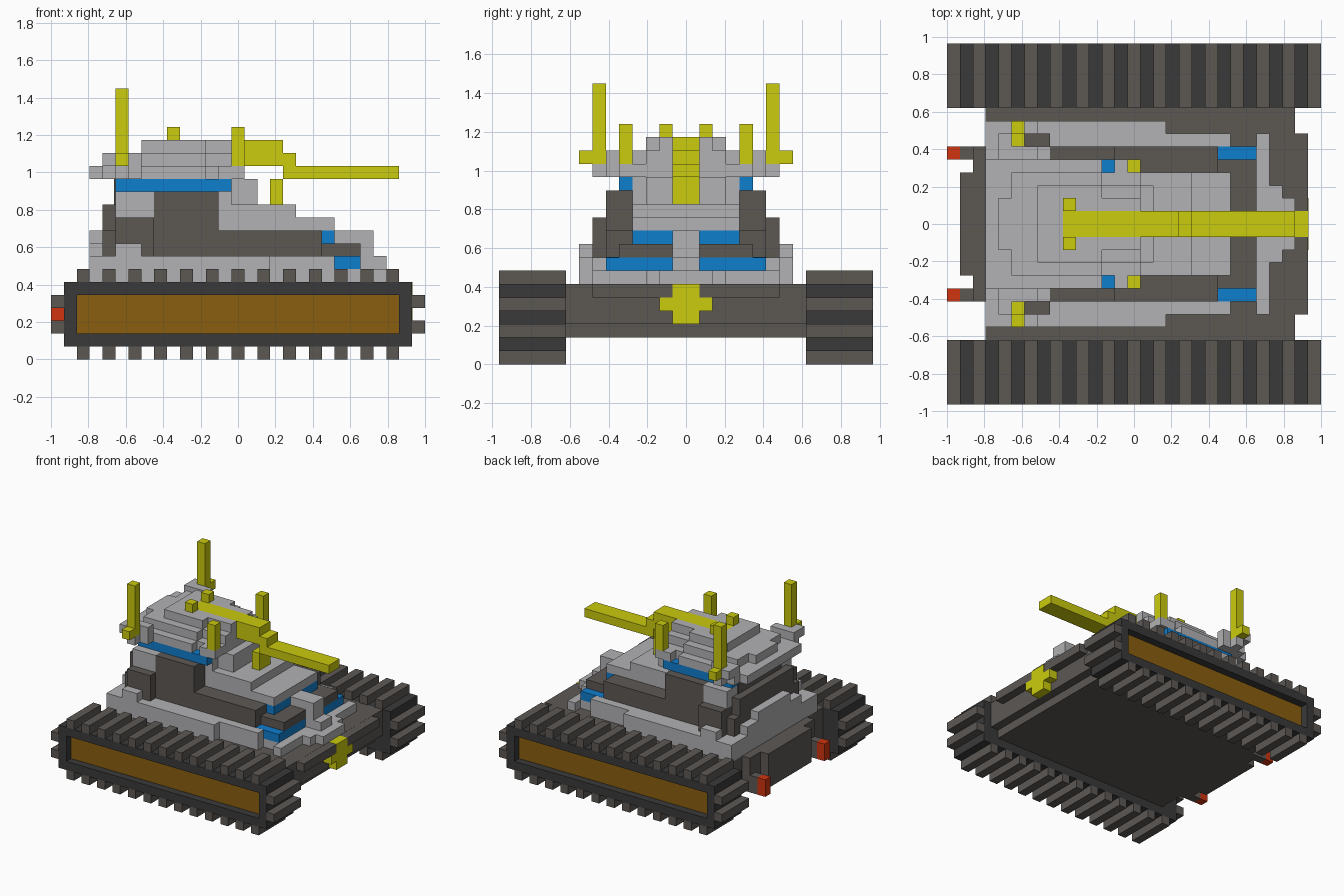
import bpy, bmesh

if "Cube" in bpy.data.objects:
    bpy.data.objects.remove(bpy.data.objects["Cube"])

U = 2 / 29  # one block of the grid


def material(name, rgb):
    lin = [(c / 255 / 12.92) if c < 11 else ((c / 255 + 0.055) / 1.055) ** 2.4 for c in rgb]
    m = bpy.data.materials.new(name)
    m.diffuse_color = (*lin, 1)
    m.use_nodes = True
    m.node_tree.nodes["Principled BSDF"].inputs["Base Color"].default_value = m.diffuse_color
    return m


LIGHT = material("light grey", (178, 177, 179))
DARK = material("warm dark grey", (92, 88, 84))
BLACK = material("charcoal", (58, 58, 58))
BROWN = material("ochre brown", (138, 95, 14))
YELLOW = material("yellow", (203, 203, 14))
BLUE = material("window blue", (15, 126, 206))
RED = material("lamp red", (208, 52, 16))


def part(name, mat, boxes, mirror=False):
    """Boxes are x0, x1, y0, y1, z0, z1 in blocks; x counts from the rear, y from the middle."""
    bm = bmesh.new()
    for b in boxes:
        for s in ((1, -1) if mirror else (1,)):
            x0, x1, y0, y1, z0, z1 = b
            if s < 0:
                y0, y1 = -y1, -y0
            vs = bmesh.ops.create_cube(bm, size=1)["verts"]
            for v in vs:
                v.co.x = ((x0 + x1) / 2 + v.co.x * (x1 - x0) - 14.5) * U
                v.co.y = ((y0 + y1) / 2 + v.co.y * (y1 - y0)) * U
                v.co.z = ((z0 + z1) / 2 + v.co.z * (z1 - z0)) * U
    me = bpy.data.meshes.new(name)
    bm.to_mesh(me)
    bm.free()
    me.materials.append(mat)
    ob = bpy.data.objects.new(name, me)
    bpy.context.collection.objects.link(ob)
    return ob


def sym(x0, x1, w, z0, z1):
    return (x0, x1, -w, w, z0, z1)


# tracks: core, raised rim, recessed side panel, treads all round
part("track_frames", BLACK, [(1, 28, 9, 13, 1, 6), (1, 28, 13, 14, 1, 2), (1, 28, 13, 14, 5, 6),
                             (1, 2, 13, 14, 2, 5), (27, 28, 13, 14, 2, 5)], True)
part("track_side_panels", BROWN, [(2, 27, 13, 13.1, 2, 5)], True)
treads = [(x, x + 1, 9, 14, z, z + 1) for x in range(2, 27, 2) for z in (0, 6)]
treads += [(x, x + 1, 9, 14, z, z + 1) for x in (0, 28) for z in (2, 4)]
part("track_treads", DARK, treads, True)

# lower hull with front ledge and rear block
part("hull", DARK, [sym(3, 26, 9, 2, 3), sym(3, 27, 9, 3, 6), sym(27, 28, 7, 5, 5.99),
                    sym(2, 3, 6, 2, 6), sym(1, 2, 4, 2, 6)])
part("lamp_mounts", DARK, [(1, 2, 5, 6, 2, 4)], True)
part("rear_lamps", RED, [(0, 1, 5, 6, 2, 4)], True)
part("front_emblem", YELLOW, [sym(27, 28.02, 1, 3, 6.01), sym(27, 28.02, 2, 4, 5)])

# light superstructure base, nose and middle ridge
part("body_base", LIGHT, [sym(3, 17, 8, 6, 8), sym(17, 22, 7, 6, 8), sym(22, 24, 6, 6, 7),
                          sym(24, 25, 7, 6, 7), sym(25, 26, 3, 6, 7), sym(26, 27, 2, 6, 7)])
part("nose_ridge", LIGHT, [sym(22, 25, 1, 7, 10), sym(25, 26, 1, 7, 8)])
part("side_humps", LIGHT, [(5, 7, 7, 8, 8, 9)], True)
part("rear_plate", LIGHT, [sym(3, 4, 5, 8, 9), sym(3, 4, 3, 9, 10)])

# lower and upper front windows
part("lower_windows", BLUE, [(22, 24, 1, 6, 7, 8), (21, 22, 5, 6, 7.5, 8.01)], True)
part("upper_windows", BLUE, [(21, 22, 1, 4, 9, 10)], True)

# dark armour around the cabin
part("dark_armour", DARK, [sym(8, 13, 6, 8, 13), sym(13, 21, 6, 8, 10), sym(5, 8, 6, 8, 11),
                           sym(4, 5, 6, 8, 10), sym(4, 5, 5, 10, 12), sym(4.9, 5, 4, 12, 14)])
part("window_hood", DARK, [(21, 24, 1, 5, 8, 9)], True)
part("side_boxes", DARK, [(5, 8, 6, 7, 8, 11)], True)

# stepped light cabin
part("cabin", LIGHT, [sym(13, 22, 4, 10, 11), sym(13, 19, 4, 11, 12), sym(13, 16, 3, 12, 14),
                      sym(5, 13, 4, 13, 14), sym(13, 14, 4, 12, 14)])
part("cabin_rear_sides", LIGHT, [sym(5, 8, 6, 11, 13)])
part("cabin_windows", BLUE, [(5, 14, 4, 5, 13, 14)], True)

# roof layers, split along the middle for the gun
part("roof_base", LIGHT, [sym(3, 12, 5, 14, 15), sym(12, 15, 4, 14, 15), sym(4, 7, 6, 14, 15)])
part("roof_side_pads", LIGHT, [(13, 15, 4, 5, 14, 15), (5, 6, 6, 7, 14, 15), (4, 5, 5, 7, 15, 16),
                               (5, 7, 5, 6, 15, 16)], True)
part("roof_middle", LIGHT, [sym(5, 12, 4, 15, 16), sym(12, 15, 3, 15, 16), sym(4, 5, 2, 15, 16)])
part("roof_top", LIGHT, [(7, 15, 1, 2, 16, 17), (7, 12, 2, 3, 16, 17), (7, 9, 0, 1, 16, 17)], True)

# gun, sights, posts and antennas
part("gun", YELLOW, [sym(9, 18, 1, 16, 17), sym(15, 19, 1, 15, 16), sym(18, 27, 1, 14, 15),
                     sym(17, 18, 1, 12, 15)][:2] +
     [sym(18, 27, 1, 14, 15), sym(17, 18, 1, 12, 14)])
part("gun_sights", YELLOW, [(9, 10, 1, 2, 17, 18)], True)
part("roof_posts", YELLOW, [(14, 15, 4, 5, 15, 18)], True)
part("antennas", YELLOW, [(5, 6, 6, 7, 15, 21), (5, 6, 7, 8, 15, 16)], True)
